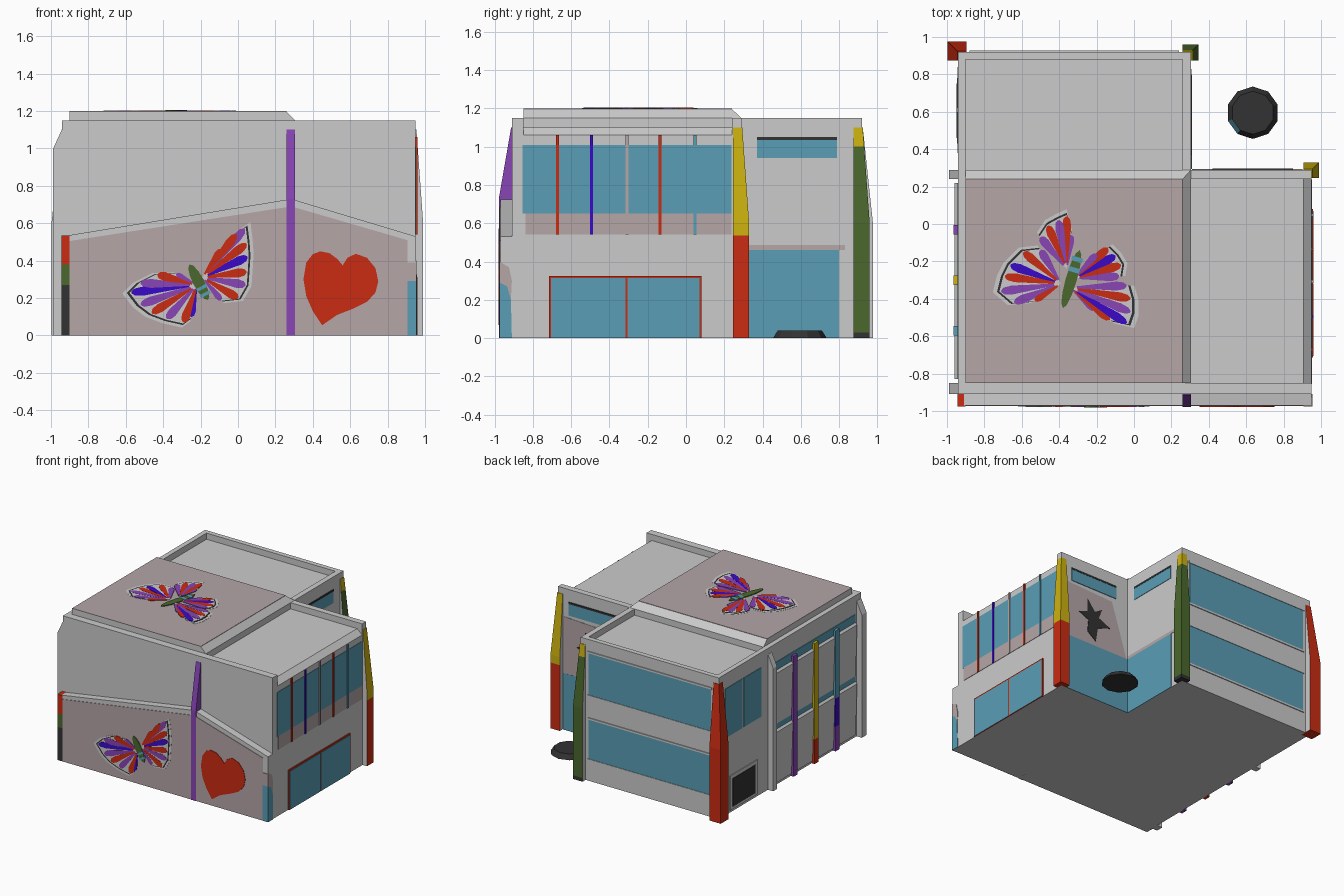
import bpy, bmesh, math
from mathutils import Vector

if "Cube" in bpy.data.objects:
    bpy.data.objects.remove(bpy.data.objects["Cube"])

COLOURS = {
    "grey": (.60, .60, .60), "mauve": (.46, .38, .39), "glass_blue": (.10, .34, .46),
    "red": (.60, .025, .006), "purple": (.246, .058, .456), "indigo": (.042, .003, .58),
    "green": (.07, .14, .026), "yellow": (.61, .445, .005), "black": (.032, .032, .034)}
MATS = {}
for n, c in COLOURS.items():
    MATS[n] = bpy.data.materials.new(n)
    MATS[n].diffuse_color = (*c, 1)


def finish(name, bm, *mats):
    bmesh.ops.recalc_face_normals(bm, faces=bm.faces)
    me = bpy.data.meshes.new(name)
    bm.to_mesh(me)
    bm.free()
    for m in mats:
        me.materials.append(MATS[m])
    ob = bpy.data.objects.new(name, me)
    bpy.context.collection.objects.link(ob)
    return ob


def prism(name, pts, axis, a, b, mat):
    """Extrude a 2D profile along an axis from a to b."""
    put = {"x": lambda p, t: (t, p[0], p[1]), "y": lambda p, t: (p[0], t, p[1]),
           "z": lambda p, t: (p[0], p[1], t)}[axis]
    bm = bmesh.new()
    lo = [bm.verts.new(put(p, a)) for p in pts]
    hi = [bm.verts.new(put(p, b)) for p in pts]
    bm.faces.new(lo)
    bm.faces.new(hi)
    for i in range(len(pts)):
        j = (i + 1) % len(pts)
        bm.faces.new((lo[i], lo[j], hi[j], hi[i]))
    return finish(name, bm, mat)


def rect(u0, u1, v0, v1):
    return [(u0, v0), (u1, v0), (u1, v1), (u0, v1)]


def box(name, x0, x1, y0, y1, z0, z1, mat="grey"):
    return prism(name, rect(x0, x1, y0, y1), "z", z0, z1, mat)


def stack(name, rings, bands, inward=None):
    """Skin rectangles (x0,x1,y0,y1,z) upward, one colour per band; inward sides are grey."""
    bm = bmesh.new()
    vs = [[bm.verts.new((x, y, r[4])) for x, y in rect(*r[:4])] for r in rings]
    mats = list(dict.fromkeys(["grey"] + bands))
    bm.faces.new(vs[0]).material_index = mats.index(bands[0])
    bm.faces.new(vs[-1]).material_index = mats.index(bands[-1])
    for k, band in enumerate(bands):
        for i in range(4):
            j = (i + 1) % 4
            f = bm.faces.new((vs[k][i], vs[k][j], vs[k + 1][j], vs[k + 1][i]))
            f.material_index = mats.index(band)
    bmesh.ops.recalc_face_normals(bm, faces=bm.faces)
    if inward:
        for f in bm.faces:
            if abs(f.normal.z) < .5 and (f.normal.x * inward[0] > .9 or f.normal.y * inward[1] > .9):
                f.material_index = 0
    return finish(name, bm, *mats)


# main building masses
box("left_block", -.94, .305, -.91, .92, 0, 1.10)
prism("right_block", [(.305, 0), (.95, 0), (.95, 1.06), (.905, 1.10), (.305, 1.10)], "y", -.91, .29, "grey")
# parapets
for n, r in {"front": (-.94, .95, -.91, -.85), "inner": (.305, .95, .24, .29), "left": (-.94, -.9, -.85, .88),
             "back": (-.94, .305, .88, .92), "wing": (.26, .305, .29, .88)}.items():
    box(n + "_parapet", *r, 1.06, 1.15)
# raised roof with sloped right and back edges
S = (-.9, .305, -.85, .29)
stack("raised_roof", [(*S, 1.08), (*S, 1.15), (-.9, .26, -.85, .24, 1.196)], ["grey", "grey"])
box("roof_painting_ground", -.9, .26, -.85, .24, 1.195, 1.199, "mauve")

# front mural wall, gabled
prism("front_wall", [(-.94, 0), (.95, 0), (.95, .53), (.285, .73), (-.94, .53)], "y", -.97, -.90, "grey")
prism("mural_ground", [(-.9, 0), (.905, 0), (.905, .51), (.285, .69), (-.9, .505)], "y", -.974, -.97, "mauve")
for m, a, b in (("black", 0, .27), ("green", .27, .38), ("red", .38, .535)):
    box("front_left_post_" + m, -.945, -.9, -.975, -.9, a, b, m)
prism("purple_fin", [(-.9, 0), (-.978, 0), (-.978, .73), (-.914, 1.1), (-.9, 1.1)], "x", .26, .305, "purple")
box("front_corner_blue", .905, .953, -.975, -.97, 0, .29, "glass_blue")
box("front_corner_mauve", .905, .953, -.975, -.97, .29, .39, "mauve")
prism("corner_blue", [(-.975, 0), (-.91, 0), (-.915, .2), (-.935, .27), (-.975, .29)], "x", .95, .954, "glass_blue")
prism("corner_mauve", [(-.975, .29), (-.935, .27), (-.915, .2), (-.91, .3), (-.925, .37), (-.975, .4)],
      "x", .95, .954, "mauve")

# tapered corner columns
def column(name, cx, cy, sx, sy, out, bands):
    rings = []
    for z in [0] + [b[0] for b in bands]:
        w = out if z <= .6 else out + (.004 - out) * (z - .6) / .5
        xs = sorted((cx - sx * .045, cx + sx * w))
        ys = sorted((cy - sy * .045, cy + sy * w))
        rings.append((*xs, *ys, z))
    stack(name, rings, [b[1] for b in bands], (-sx, -sy))

column("yellow_column", .95, .29, 1, 1, .04, [(.535, "red"), (.6, "yellow"), (1.1, "yellow")])
column("green_column", .305, .92, 1, 1, .04,
       [(.03, "black"), (.6, "green"), (1.0, "green"), (1.1, "yellow")])
column("red_column", -.94, .92, -1, 1, .057, [(.6, "red"), (1.1, "red")])

# left side piers
for i, (a, b) in enumerate(((-.91, -.85), (.24, .29))):
    prism(f"left_pier_{i}", [(-.93, 0), (-.988, 0), (-.988, 1.0), (-.942, 1.1), (-.93, 1.1)], "y", a, b, "grey")

# left side: glass strips above projecting wall panels, with coloured stripes
for i, z in enumerate((.02, .5)):
    box(f"left_glass_{i}", -.945, -.94, -.83, .22, z, z + .5, "glass_blue")
    prism(f"left_panel_{i}", [(-.94, z), (-.947, z), (-.96, z + .42), (-.94, z + .44)], "y", -.83, .22, "grey")
for y, parts in ((-.03, [(0, .98, "purple")]), (-.3, [(0, .2, "red"), (.2, .98, "yellow")]),
                 (-.57, [(0, .2, "purple"), (.2, .43, "indigo"), (.43, .98, "glass_blue")])):
    for a, b, m in parts:
        box("left_stripe_" + m, -.966, -.94, y - .025, y + .025, a, b, m)
# left side of the rear wing
for i, (a, b) in enumerate(((.38, .6), (.62, .84))):
    box(f"wing_window_{i}", -.944, -.94, a, b, .63, 1.03, "glass_blue")
box("wing_door_frame", -.946, -.94, .43, .78, .02, .30)
box("wing_door", -.949, -.946, .46, .75, .04, .27, "black")

# back ribbon windows
for i, (a, b) in enumerate(((.18, .5), (.7, 1.04))):
    box(f"back_window_{i}", -.87, .23, .92, .923, a, b, "glass_blue")
    box(f"back_window_sill_{i}", -.88, .24, .92, .927, a - .015, a)
    box(f"back_window_head_{i}", -.88, .24, .92, .927, b, b + .015)

# right side: upper windows, band, mullions and entrance
for i, (a, b) in enumerate(((-.855, -.315), (-.30, .238))):
    box(f"right_window_{i}", .95, .953, a, b, .65, 1.01, "glass_blue")
box("right_band", .95, .953, -.84, .238, .54, .65, "mauve")
for y, m in ((-.672, "red"), (-.495, "indigo"), (-.308, "mauve"), (-.135, "red"), (.047, "glass_blue")):
    box("right_mullion_" + m, .95, .959, y - .008, y + .008, .54, 1.06, m)
box("entrance_frame", .95, .958, -.715, .08, 0, .325, "red")
for i, (a, b) in enumerate(((-.705, -.317), (-.305, .07))):
    box(f"entrance_glass_{i}", .958, .961, a, b, 0, .313, "glass_blue")

# rear courtyard walls
box("court_glass_side", .305, .309, .294, .80, 0, .46, "glass_blue")
box("court_band_side", .305, .308, .294, .83, .46, .485, "mauve")
box("court_window_side", .305, .309, .37, .79, .94, 1.045, "glass_blue")
box("court_window_side_head", .305, .311, .37, .79, 1.035, 1.05, "black")
box("court_glass_back", .309, .9, .29, .294, 0, .46, "glass_blue")
prism("court_mural", [(.32, .46), (.9, .46), (.9, .92), (.46, .9)], "y", .29, .293, "mauve")
box("court_window_back", .42, .85, .29, .295, .94, 1.045, "glass_blue")
box("court_window_back_head", .42, .85, .29, .297, 1.035, 1.05, "black")
prism("court_bird", [(.62, .50), (.60, .62), (.48, .66), (.59, .71), (.56, .79), (.63, .75), (.70, .84),
                     (.70, .73), (.78, .70), (.69, .66), (.70, .56)], "y", .293, .297, "black")

# courtyard planter: ten-sided, one blue side
bm = bmesh.new()
bmesh.ops.create_cone(bm, cap_ends=True, segments=10, radius1=.14, radius2=.115, depth=.04)
bmesh.ops.translate(bm, verts=bm.verts, vec=(.635, .595, .02))
d = Vector((-.7, -.72, 0))
side = max(bm.faces, key=lambda f: f.normal.dot(d))
side.material_index = 1
finish("planter", bm, "black", "glass_blue")

# painted heart
heart = [(.45, .055), (.40, .13), (.365, .21), (.35, .30), (.365, .39), (.40, .435), (.44, .45), (.49, .44),
         (.53, .41), (.56, .375), (.585, .415), (.63, .437), (.69, .415), (.735, .36), (.75, .29), (.735, .23),
         (.69, .18), (.62, .145), (.53, .11)]
prism("heart", heart, "y", -.978, -.974, "red")

# painted butterflies: layered wing outlines with striped petals
CODE = {"r": "red", "p": "purple", "i": "indigo"}

def wing(name, root, tips, axis, s, d):
    R = Vector(root)
    T = [R + (Vector(t[:2]) - R) for t in tips]
    for k, (f, m) in enumerate(((1.14, "grey"), (1.07, "black"), (1.03, "grey"))):
        prism(f"{name}_outline_{k}", [R] + [R + (t - R) * f for t in T], axis, s, s + d * .0012 * (k + 1), m)
    for k, t in enumerate(T):
        v = t - R
        side = Vector((-v.y, v.x)).normalized() * min(.024, v.length * .11)
        shape = [(.12, .25), (.5, .65), (.82, 1), (.95, .75), (1, .2)]
        pts = [R + v * a + side * b for a, b in shape] + [R + v * a - side * b for a, b in reversed(shape)]
        prism(f"{name}_petal_{k}", pts, axis, s, s + d * .005, CODE[tips[k][2]])

def body(name, a, b, axis, s, d):
    A, v = Vector(a), Vector(b) - Vector(a)
    n = Vector((-v.y, v.x)).normalized() * .03
    ring = [A + v * (.5 - .5 * math.cos(t)) + n * math.sin(t) for t in [k * math.pi / 6 for k in range(12)]]
    prism(name, ring, axis, s, s + d * .006, "green")
    for f in (.62, .8):
        q = [A + v * f + n, A + v * f - n, A + v * (f + .08) - n, A + v * (f + .08) + n]
        prism(name + "_stripe", q, axis, s, s + d * .007, "glass_blue")

F, U = ("y", -.974, -1), ("z", 1.199, 1)
wing("front_right_wing", (-.19, .31), [(-.09, .46, "r"), (-.01, .54, "r"), (.035, .57, "p"), (.045, .49, "r"),
     (.05, .42, "i"), (.045, .34, "r"), (.04, .27, "p"), (.0, .2, "r"), (-.09, .19, "p")], *F)
wing("front_left_wing", (-.22, .27), [(-.33, .33, "p"), (-.43, .325, "r"), (-.52, .28, "p"), (-.57, .23, "i"),
     (-.52, .165, "p"), (-.46, .12, "r"), (-.38, .09, "p"), (-.29, .07, "r"), (-.25, .1, "i")], *F)
body("front_body", (-.26, .38), (-.16, .19), *F)
wing("roof_upper_left_wing", (-.36, -.24), [(-.50, -.07, "p"), (-.46, -.01, "r"), (-.405, .02, "p"),
     (-.36, .04, "r"), (-.335, -.06, "p")], *U)
wing("roof_lower_left_wing", (-.39, -.32), [(-.53, -.41, "r"), (-.64, -.42, "p"), (-.71, -.36, "p"),
     (-.69, -.28, "r"), (-.66, -.22, "i"), (-.59, -.15, "r"), (-.5, -.14, "p")], *U)
wing("roof_upper_right_wing", (-.32, -.29), [(-.2, -.16, "p"), (-.14, -.13, "r"), (-.10, -.17, "i"),
     (-.07, -.22, "r"), (-.08, -.28, "p")], *U)
wing("roof_lower_right_wing", (-.34, -.34), [(-.04, -.33, "p"), (-.02, -.40, "r"), (-.02, -.47, "p"),
     (-.04, -.53, "i"), (-.13, -.51, "r"), (-.21, -.46, "p")], *U)
body("roof_body", (-.38, -.45), (-.29, -.14), *U)

for m in bpy.data.materials:
    if m.users and not m.is_grease_pencil:
        m.use_nodes = True
        m.node_tree.nodes["Principled BSDF"].inputs["Base Color"].default_value = m.diffuse_color
